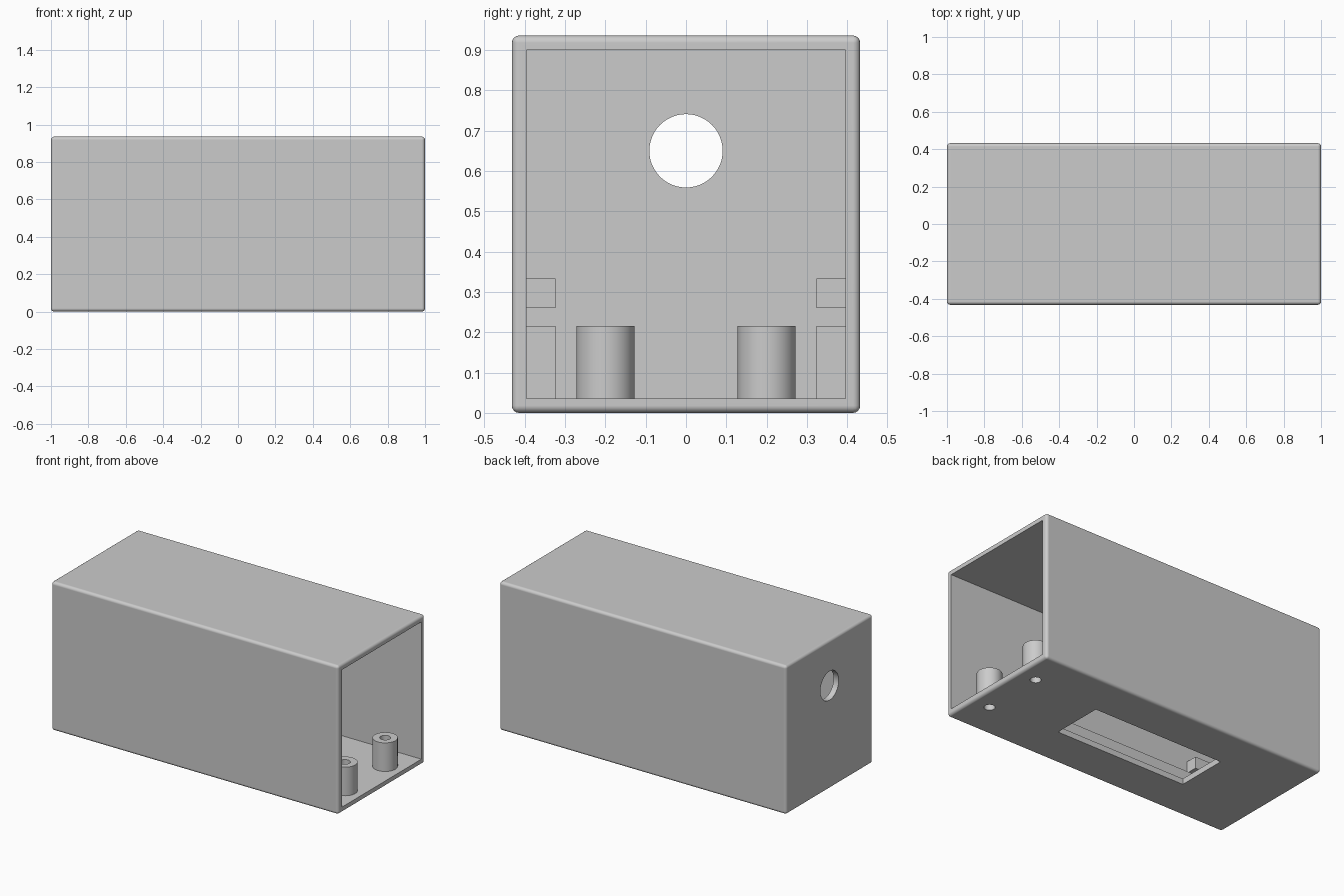
import bpy

old = bpy.data.objects.get("Cube")
if old:
    bpy.data.objects.remove(old, do_unlink=True)

L, W, H, T = 2.0, 0.864, 0.936, 0.036   # length, width, height, wall thickness
BACK = -L / 2 + T                       # inner face of the closed end
INNER = W / 2 - T                       # inner face of the side walls

grey = bpy.data.materials.new("plain grey")
grey.use_nodes = True
colour = (0.6, 0.6, 0.6, 1)
grey.diffuse_color = colour
grey.node_tree.nodes["Principled BSDF"].inputs["Base Color"].default_value = colour


def box(name, x0, x1, y0, y1, z0, z1):
    bpy.ops.mesh.primitive_cube_add(
        size=1, location=((x0 + x1) / 2, (y0 + y1) / 2, (z0 + z1) / 2))
    o = bpy.context.object
    o.name = name
    o.scale = (x1 - x0, y1 - y0, z1 - z0)
    bpy.ops.object.transform_apply(location=False, rotation=False, scale=True)
    o.data.materials.append(grey)
    return o


def cylinder(name, radius, depth, location, rotation=(0, 0, 0)):
    bpy.ops.mesh.primitive_cylinder_add(
        vertices=48, radius=radius, depth=depth, location=location, rotation=rotation)
    o = bpy.context.object
    o.name = name
    o.data.materials.append(grey)
    return o


def activate(o):
    bpy.ops.object.select_all(action='DESELECT')
    o.select_set(True)
    bpy.context.view_layer.objects.active = o


def cut(target, cutter, keep=False):
    cutter.hide_render = True
    activate(target)
    m = target.modifiers.new("cut", 'BOOLEAN')
    m.operation, m.solver, m.object = 'DIFFERENCE', 'EXACT', cutter
    bpy.ops.object.modifier_apply(modifier=m.name)
    if not keep:
        bpy.data.objects.remove(cutter, do_unlink=True)


def smooth(o):
    activate(o)
    bpy.ops.object.shade_smooth_by_angle(angle=0.6)
    m = o.modifiers.new("normals", 'WEIGHTED_NORMAL')
    m.keep_sharp = True


# Rounded case, hollowed from the open +x end
case = box("case", -L / 2, L / 2, -W / 2, W / 2, 0, H)
bevel = case.modifiers.new("round", 'BEVEL')
bevel.width, bevel.segments = 0.018, 4
activate(case)
bpy.ops.object.modifier_apply(modifier=bevel.name)
cut(case, box("cavity", BACK, 1.2, -INNER, INNER, T, H - T))

# Round opening in the closed end and long window in the floor
cut(case, cylinder("cable_hole", 0.091, 0.3, (-1, 0, 0.65), (0, 1.570796, 0)))
cut(case, box("floor_window", -0.493, 0.416, -0.164, 0.164, -0.1, 0.1))

# Screw posts by the open end, drilled through the floor
for side, y in (("left", 0.2), ("right", -0.2)):
    post = cylinder(side + "_post", 0.072, 0.18, (0.885, y, T + 0.09))
    drill = cylinder("drill", 0.031, 0.6, (0.885, y, 0.12))
    cut(post, drill, keep=True)
    cut(case, drill)
    smooth(post)
smooth(case)

# Side rails with short retaining blocks above them at the closed end
for side, s in (("left", 1), ("right", -1)):
    y0, y1 = sorted((s * (INNER - 0.072), s * INNER))
    box(side + "_rail", BACK, 0.3, y0, y1, T, 0.216)
    box(side + "_retainer", BACK, -0.72, y0, y1, 0.26, 0.333)
